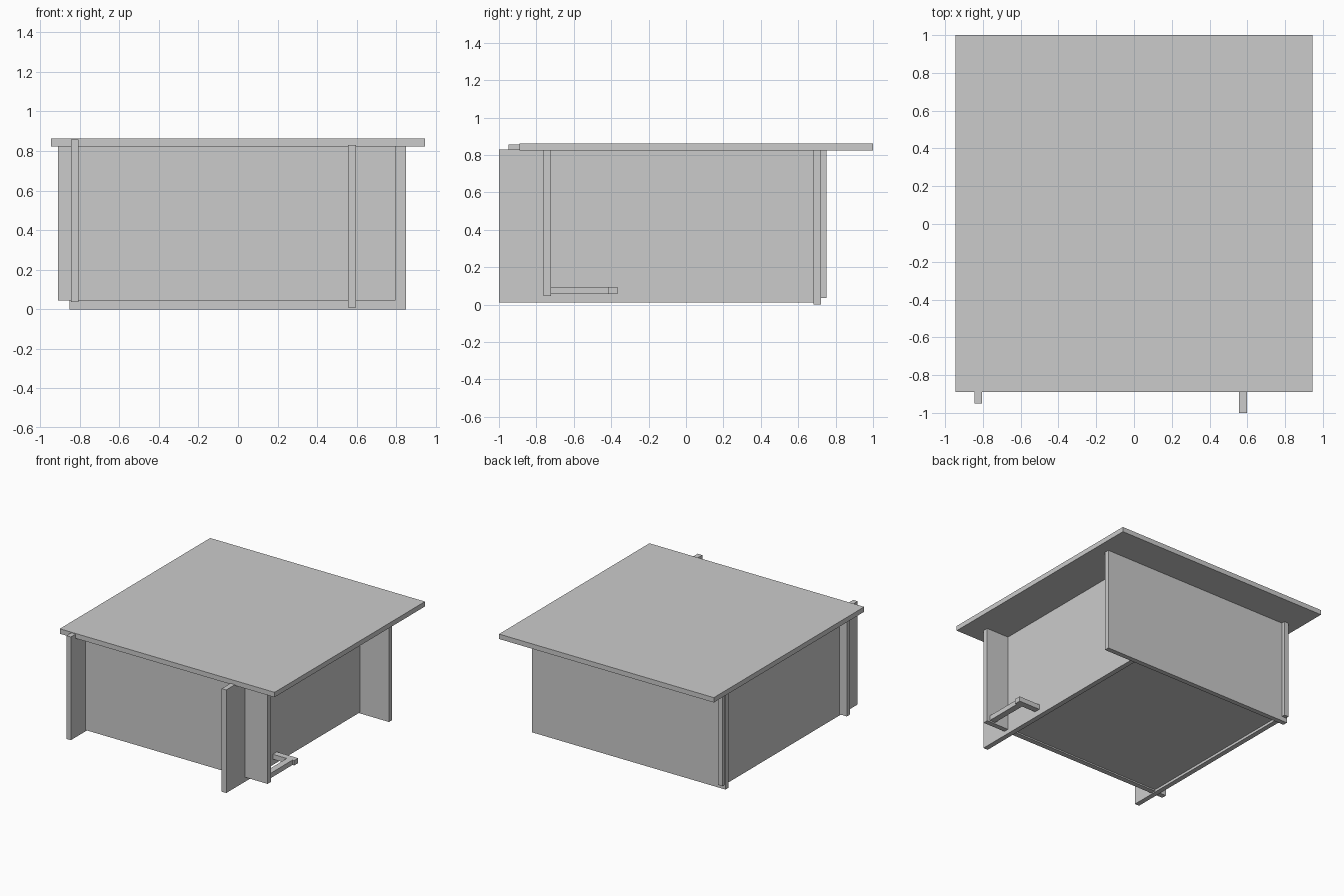
import bpy, bmesh

if "Cube" in bpy.data.objects:
    bpy.data.objects.remove(bpy.data.objects["Cube"])


def board(name, x, y, z):
    """Flat rectangular board given by its min/max extents."""
    bm = bmesh.new()
    bmesh.ops.create_cube(bm, size=1)
    for v in bm.verts:
        v.co = [lo if c < 0 else hi for c, (lo, hi) in zip(v.co, (x, y, z))]
    return finish(name, bm)


def plate(name, outline, z):
    """Flat outline in x/y extruded between two heights."""
    bm = bmesh.new()
    face = bm.faces.new([bm.verts.new((px, py, z[0])) for px, py in outline])
    top = bmesh.ops.extrude_face_region(bm, geom=[face])["geom"]
    moved = [g for g in top if isinstance(g, bmesh.types.BMVert)]
    bmesh.ops.translate(bm, verts=moved, vec=(0, 0, z[1] - z[0]))
    bmesh.ops.recalc_face_normals(bm, faces=bm.faces)
    return finish(name, bm)


def finish(name, bm):
    mesh = bpy.data.meshes.new(name)
    bm.to_mesh(mesh)
    bm.free()
    obj = bpy.data.objects.new(name, mesh)
    bpy.context.collection.objects.link(obj)
    return obj


# Overhanging table top
board("table_top", (-0.945, 0.945), (-0.89, 1.0), (0.823, 0.862))

# Four interlocking upright panels, each running past its neighbour
board("front_panel", (-0.91, 0.795), (-0.763, -0.722), (0.045, 0.83))
board("back_panel", (-0.853, 0.85), (0.683, 0.722), (0.0, 0.83))
board("left_panel", (-0.845, -0.806), (-0.95, 0.75), (0.036, 0.857))
board("right_panel", (0.557, 0.597), (-1.0, 0.70), (0.01, 0.83))

# Bottom shelf between the panels
board("bottom_shelf", (-0.81, 0.56), (-0.73, 0.69), (0.056, 0.095))

# Small angled bracket in the front right corner
plate("side_bracket", [(0.59, -0.365), (0.785, -0.365), (0.785, -0.415),
                       (0.77, -0.415), (0.77, -0.73), (0.72, -0.73),
                       (0.72, -0.415), (0.59, -0.415)], (0.056, 0.095))
